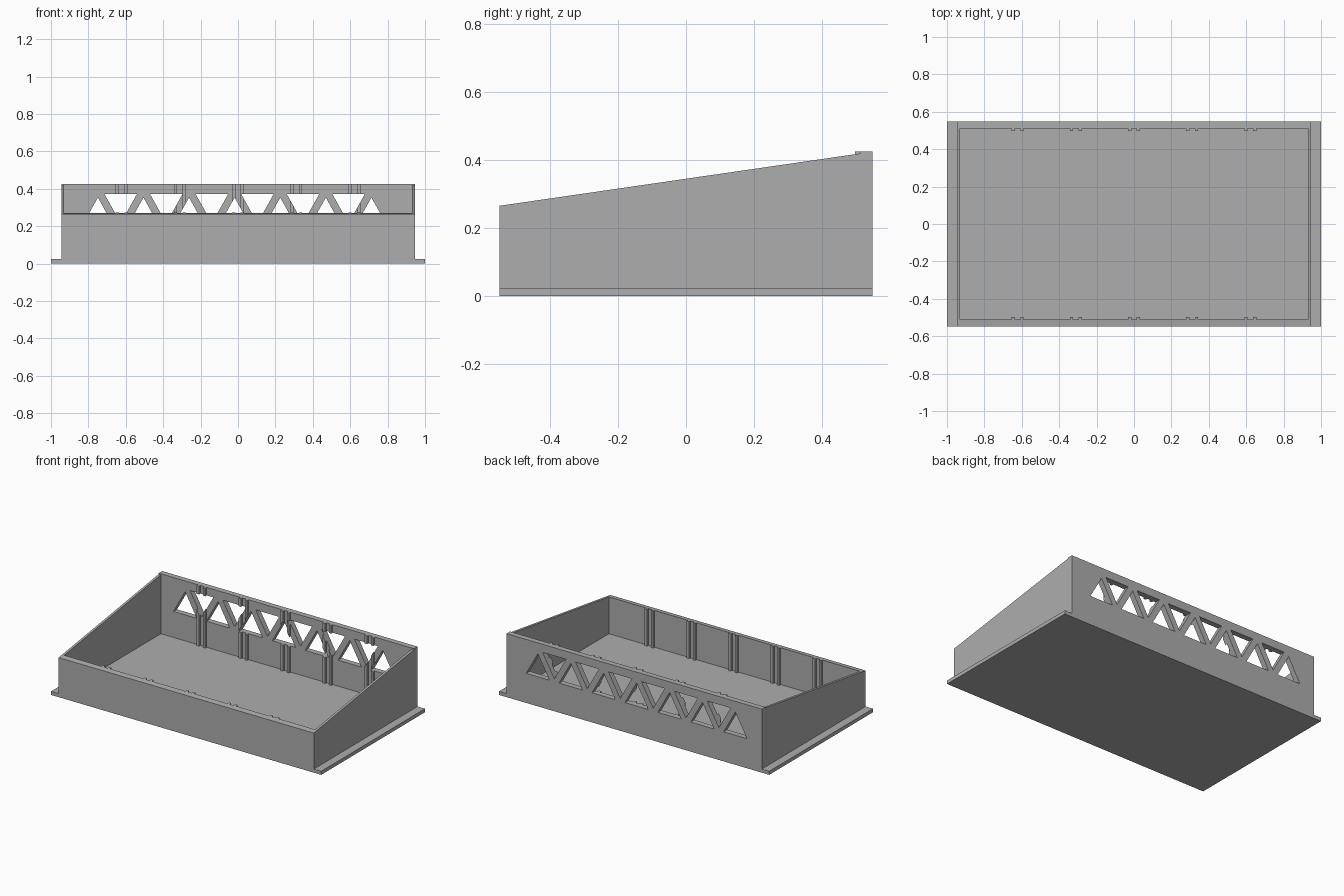
import bpy, bmesh
from mathutils import Vector

cube = bpy.data.objects.get("Cube")
if cube:
    bpy.data.objects.remove(cube, do_unlink=True)

HALF_X, HALF_Y = 0.945, 0.548      # outer faces of the walls
IN_X, IN_Y = 0.929, 0.511          # inner faces of the walls
FLOOR, FRONT_TOP, BACK_TOP = 0.024, 0.265, 0.425

grey = bpy.data.materials.new("plain_grey")
grey.use_nodes = True
colour = (0.42, 0.42, 0.42, 1)
grey.diffuse_color = colour
grey.node_tree.nodes["Principled BSDF"].inputs["Base Color"].default_value = colour


def slope(y):
    """Height of the sloping rim at a given depth."""
    return FRONT_TOP + 0.145 * (y + HALF_Y)


def prisms(name, profiles, place, depth):
    """Extrude flat profiles; place maps each 2D point into space."""
    bm = bmesh.new()
    for points in profiles:
        face = bm.faces.new([bm.verts.new(place(a, b)) for a, b in points])
        out = bmesh.ops.extrude_face_region(bm, geom=[face])
        moved = [v for v in out["geom"] if isinstance(v, bmesh.types.BMVert)]
        bmesh.ops.translate(bm, verts=moved, vec=Vector(depth))
    bmesh.ops.recalc_face_normals(bm, faces=bm.faces)
    mesh = bpy.data.meshes.new(name)
    bm.to_mesh(mesh)
    bm.free()
    mesh.materials.append(grey)
    obj = bpy.data.objects.new(name, mesh)
    bpy.context.collection.objects.link(obj)
    return obj


def wall_footprint(side):
    """Long wall seen from above, with paired guide ribs on its inner face."""
    points = [(-HALF_X, side * HALF_Y), (-HALF_X, side * IN_Y)]
    for i in range(-2, 3):
        for offset in (-0.023, 0.023):
            x, w = i * 0.311 + offset, 0.009
            points += [(x - w, side * IN_Y), (x - w, side * 0.496),
                       (x + w, side * 0.496), (x + w, side * IN_Y)]
    return points + [(HALF_X, side * IN_Y), (HALF_X, side * HALF_Y)]


# Base plate with a flange at each end
base = [(-1, -HALF_Y), (1, -HALF_Y), (1, HALF_Y), (-1, HALF_Y)]
prisms("base_plate", [base], lambda x, y: (x, y, 0), (0, 0, FLOOR))

# Front wall, its rim following the slope
front = prisms("front_wall", [wall_footprint(-1)],
               lambda x, y: (x, y, FLOOR), (0, 0, FRONT_TOP - FLOOR))
for v in front.data.vertices:
    if v.co.z > 0.1:
        v.co.z = slope(v.co.y)

# Sloping side walls
side = [(-IN_Y, FLOOR), (IN_Y, FLOOR), (IN_Y, slope(IN_Y)), (-IN_Y, slope(-IN_Y))]
for name, x in (("left_wall", IN_X), ("right_wall", -HALF_X)):
    prisms(name, [side], lambda y, z, x=x: (x, y, z), (HALF_X - IN_X, 0, 0))

# Back wall
back = prisms("back_wall", [wall_footprint(1)],
              lambda x, y: (x, y, FLOOR), (0, 0, BACK_TOP - FLOOR))

# Truss windows: alternating upright and inverted triangles
windows = []
pitch, half = 0.2437, 0.0865
for i in range(13):
    x = -0.749 + i * pitch / 2
    flat, tip = (0.198, 0.353) if i % 2 == 0 else (0.371, 0.216)
    windows.append([(x - half, flat), (x + half, flat), (x, tip)])
cutter = prisms("window_cutter", windows, lambda x, z: (x, 0.45, z), (0, 0.2, 0))
cutter.hide_render = True

cut = back.modifiers.new("windows", "BOOLEAN")
cut.operation = "DIFFERENCE"
cut.solver = "EXACT"
cut.object = cutter
bpy.context.view_layer.objects.active = back
bpy.ops.object.modifier_apply(modifier=cut.name)
bpy.data.objects.remove(cutter, do_unlink=True)
